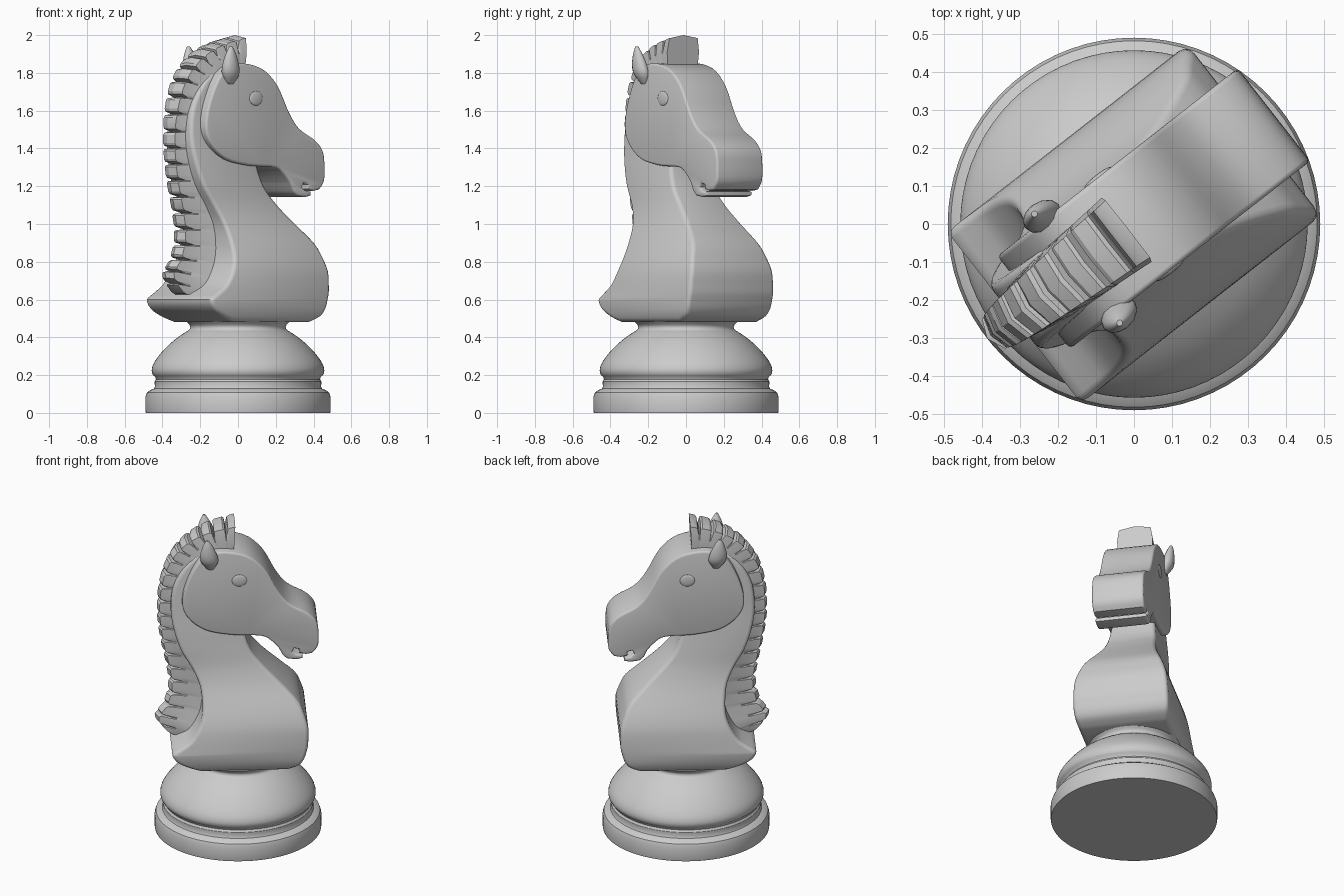
import bpy, bmesh, math
from mathutils import Matrix

if "Cube" in bpy.data.objects:
    bpy.data.objects.remove(bpy.data.objects["Cube"])

# The horse is modelled facing +x, then turned about the vertical axis
TURN = Matrix.Rotation(math.radians(38), 4, 'Z')


def spline(pts, n, closed=False):
    """Catmull-Rom resampling of tuples, n steps per span."""
    out, m = [], len(pts)
    for i in range(m if closed else m - 1):
        q = [pts[(i + k) % m] if closed else pts[min(max(i + k, 0), m - 1)]
             for k in (-1, 0, 1, 2)]
        for s in range(n):
            t = s / n
            out.append(tuple(0.5 * (2 * b + (c - a) * t + (2 * a - 5 * b + 4 * c - d) * t * t
                                    + (3 * b - a - 3 * c + d) * t ** 3)
                             for a, b, c, d in zip(*q)))
    if not closed:
        out.append(pts[-1])
    return out


def sample(pts, t):
    """Point at fraction t along a resampled list."""
    f = min(max(t, 0), 1) * (len(pts) - 1)
    i = min(int(f), len(pts) - 2)
    return [a + (b - a) * (f - i) for a, b in zip(pts[i], pts[i + 1])]


def finish(name, bm, angle=35, turn=True):
    bmesh.ops.recalc_face_normals(bm, faces=bm.faces)
    if turn:
        bm.transform(TURN)
    me = bpy.data.meshes.new(name)
    bm.to_mesh(me)
    bm.free()
    ob = bpy.data.objects.new(name, me)
    bpy.context.collection.objects.link(ob)
    bpy.ops.object.select_all(action='DESELECT')
    ob.select_set(True)
    bpy.context.view_layer.objects.active = ob
    bpy.ops.object.shade_smooth_by_angle(angle=math.radians(angle))
    return ob


def loft(rings):
    """Skin closed rings of equal length and cap both ends."""
    bm = bmesh.new()
    vs = [[bm.verts.new(p) for p in r] for r in rings]
    n = len(vs[0])
    for a, b in zip(vs, vs[1:]):
        for i in range(n):
            bm.faces.new((a[i], a[(i + 1) % n], b[(i + 1) % n], b[i]))
    caps = [bm.faces.new(vs[0][::-1]), bm.faces.new(vs[-1])]
    bmesh.ops.recalc_face_normals(bm, faces=bm.faces)
    return bm, caps


def round_edges(bm, edges, width):
    bmesh.ops.bevel(bm, geom=list(edges), offset=width, segments=3, profile=0.5,
                    affect='EDGES', clamp_overlap=False)


# Turned pedestal: (radius, height)
foot = [(.488, 0), (.49, .01), (.49, .085), (.482, .108), (.462, .122), (.445, .128),
        (.44, .14), (.442, .165), (.434, .178), (.438, .19)]
bulge = spline([(.45, .2), (.457, .225), (.445, .265), (.405, .32), (.35, .375), (.29, .42),
                (.262, .437), (.253, .45), (.256, .465), (.275, .485)], 3)
bm, _ = loft([[(r * math.cos(a), r * math.sin(a), z)
               for a in (k * math.tau / 72 for k in range(72))] for r, z in foot + bulge])
finish("pedestal", bm, turn=False)

# Chest and neck: (height, back, front, half width)
sections = [(.48, -.23, .28, .265), (.51, -.31, .345, .277), (.55, -.375, .375, .284),
            (.6, -.4, .39, .286), (.635, -.355, .398, .285), (.68, -.295, .4, .283),
            (.75, -.25, .4, .275), (.82, -.225, .38, .256), (.9, -.22, .345, .225),
            (1.0, -.234, .25, .185), (1.1, -.28, .15, .157), (1.2, -.339, .07, .143),
            (1.32, -.38, .03, .128), (1.45, -.4, 0, .112), (1.6, -.385, -.02, .102),
            (1.72, -.325, -.04, .098), (1.8, -.25, -.06, .095)]
bm, _ = loft([[(b, -h, z), (f, -h, z), (f, h, z), (b, h, z)]
              for z, b, f, h in spline(sections, 3)])
round_edges(bm, [e for e in bm.edges if e.calc_face_angle(0) > math.radians(50)], .022)
finish("chest_and_neck", bm)

# Head: side profile (forward, height), pushed out to both sides
skull = spline([(.235, 1.215), (.19, 1.265), (.128, 1.3), (-.04, 1.31), (-.2, 1.345),
                (-.305, 1.43), (-.335, 1.53), (-.3, 1.67), (-.225, 1.8), (-.12, 1.85),
                (.04, 1.825), (.148, 1.735), (.228, 1.59), (.296, 1.505), (.4, 1.445),
                (.452, 1.39), (.466, 1.32), (.463, 1.23), (.43, 1.182)], 4)
mouth = [(.39, 1.175), (.352, 1.185), (.352, 1.208), (.325, 1.215), (.312, 1.195),
         (.335, 1.178), (.372, 1.172), (.372, 1.15), (.335, 1.142), (.28, 1.15), (.253, 1.175)]
HEAD = .155
bm, caps = loft([[(u, v, z) for u, z in skull + mouth] for v in (-HEAD, HEAD)])
round_edges(bm, {e for c in caps for e in c.edges}, .013)
finish("head", bm)

# Mane: notched crest following the back of the neck
outer = spline([(-.41, .63), (-.492, .73), (-.44, .82), (-.41, .94), (-.425, 1.07), (-.452, 1.2),
                (-.472, 1.33), (-.478, 1.46), (-.465, 1.6), (-.425, 1.74), (-.35, 1.85),
                (-.25, 1.925), (-.14, 1.97), (-.02, 2.0)], 6)
inner = spline([(-.27, .62), (-.26, .68), (-.2, .8), (-.19, .93), (-.21, 1.06), (-.27, 1.2),
                (-.3, 1.33), (-.32, 1.46), (-.3, 1.6), (-.25, 1.7), (-.2, 1.76),
                (-.15, 1.8), (-.1, 1.82), (-.03, 1.82)], 6)
TEETH = 20
rings = []
for k in range(TEETH):
    # each lock: rise, flat top, then a narrow slit
    for s, depth in ((0, .34), (.14, .05), (.3, 0), (.8, 0), (.92, .06), (.98, .34)):
        t = min((k + s) / (TEETH - .2), 1)
        if k == TEETH - 1 and s > .8:
            break
        if k == 0 and s == 0:
            depth = .1
        (ox, oz), (ix, iz) = sample(outer, t), sample(inner, t)
        w = .05 + .045 * max(0, (t - .55) / .45)
        d = depth * .8
        edge = (ox + (ix - ox) * (d + .09), oz + (iz - oz) * (d + .09))
        mid = (ox + (ix - ox) * d, oz + (iz - oz) * d)
        low = (ox + (ix - ox) * .5, oz + (iz - oz) * .5)
        rings.append([(ix, -.1, iz), (low[0], -w - .012, low[1]), (edge[0], -w, edge[1]),
                      (mid[0], 0, mid[1]),
                      (edge[0], w, edge[1]), (low[0], w + .012, low[1]), (ix, .1, iz)])
bm, _ = loft(rings)
finish("mane", bm, 25)

for side, word in ((-1, "right"), (1, "left")):
    # Ears: (height, forward centre, side centre, forward radius, side radius)
    ear = spline([(1.74, -.17, .145, .02, .015), (1.79, -.175, .16, .05, .035),
                  (1.84, -.182, .17, .05, .034), (1.9, -.187, .178, .03, .022),
                  (1.94, -.19, .182, .008, .008)], 3)
    bm, _ = loft([[(c + a * math.cos(p), side * (v + b * math.sin(p)), z)
                   for p in (k * math.tau / 12 for k in range(12))] for z, c, v, a, b in ear])
    finish(word + "_ear", bm, 50)

    # Eyes: shallow domes on the cheeks
    bm = bmesh.new()
    bmesh.ops.create_uvsphere(bm, u_segments=24, v_segments=12, radius=1)
    bm.transform(Matrix.Translation((0, side * HEAD, 1.665)) @ Matrix.Diagonal((.044, .008, .038, 1)))
    finish(word + "_eye", bm, 60)
